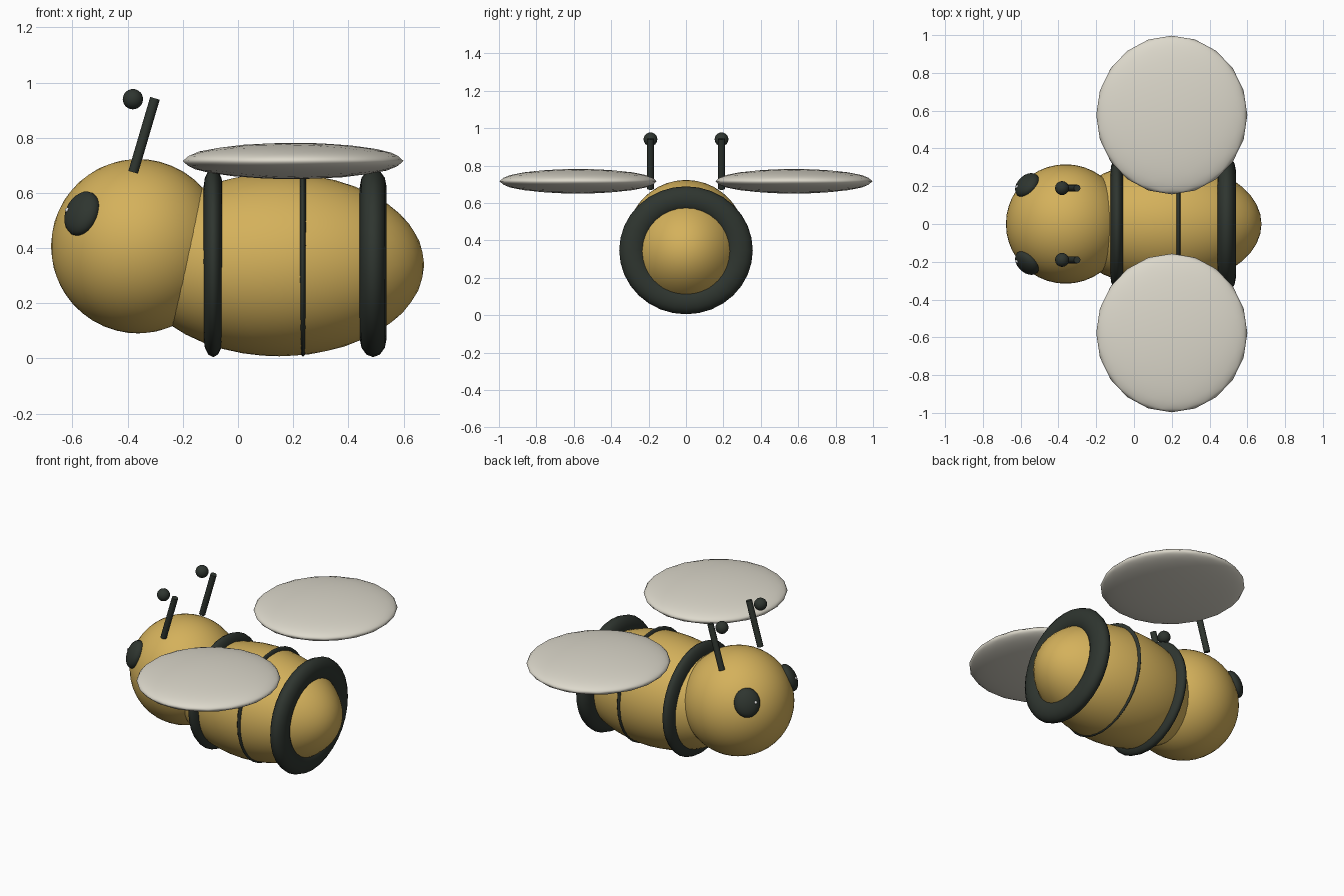
import bpy, math
from mathutils import Matrix, Vector

if "Cube" in bpy.data.objects:
    bpy.data.objects.remove(bpy.data.objects["Cube"])


def material(name, rgb):
    m = bpy.data.materials.new(name)
    m.diffuse_color = (*rgb, 1)
    m.use_nodes = True
    m.node_tree.nodes["Principled BSDF"].inputs["Base Color"].default_value = m.diffuse_color
    return m


YELLOW = material("honey yellow", (0.66, 0.44, 0.105))
DARK = material("dark green black", (0.028, 0.036, 0.029))
PALE = material("pale wing", (0.72, 0.69, 0.60))
WHITE = material("eye glint white", (0.85, 0.85, 0.85))


def finish(name, mat, smooth=True):
    ob = bpy.context.object
    ob.name = name
    ob.data.materials.append(mat)
    if smooth:
        bpy.ops.object.shade_smooth()
    else:
        bpy.ops.object.shade_smooth_by_angle(angle=math.radians(40))
    return ob


def ball(name, loc, radii, mat, sub=3):
    bpy.ops.mesh.primitive_ico_sphere_add(subdivisions=sub, radius=1, location=loc)
    ob = finish(name, mat)
    ob.scale = radii
    return ob


def ring(name, x, half_width, ry, rz):
    # flattened torus whose axis runs along the body
    bpy.ops.mesh.primitive_torus_add(major_radius=0.8, minor_radius=0.2,
                                     major_segments=32, minor_segments=12)
    ob = finish(name, DARK)
    ob.data.transform(Matrix.Rotation(math.pi / 2, 4, 'Y'))
    ob.scale = (half_width / 0.2, ry, rz)
    ob.location = (x, 0, 0.347)


def rod(name, a, b, r):
    a, b = Vector(a), Vector(b)
    bpy.ops.mesh.primitive_cylinder_add(vertices=16, radius=r, depth=(b - a).length,
                                        location=(a + b) / 2)
    ob = finish(name, DARK, smooth=False)
    ob.rotation_euler = (b - a).to_track_quat('Z', 'Y').to_euler()


# body and head
ball("body", (0.15, 0, 0.34), (0.525, 0.332, 0.332), YELLOW, 4)
HEAD = Vector((-0.362, 0, 0.407))
ball("head", HEAD, (0.316, 0.316, 0.316), YELLOW, 4)

# stripes around the body
ring("front_stripe", -0.09, 0.035, 0.345, 0.342)
ring("middle_stripe", 0.235, 0.017, 0.342, 0.341)
ring("rear_stripe", 0.49, 0.049, 0.357, 0.342)

# paired parts on both sides
for side, s in (("left", 1), ("right", -1)):
    ball(side + "_wing", (0.2, s * 0.577, 0.716), (0.4, 0.42, 0.066), PALE)

    # flattened eye facing outwards from the head
    centre = Vector((-0.565, s * 0.205, 0.525))
    out = (centre - HEAD).normalized()
    eye = ball(side + "_eye", centre, (0.075, 0.085, 0.045), DARK)
    turn = out.to_track_quat('Z', 'Y')
    eye.rotation_euler = turn.to_euler()

    # tiny glint on the forward part of the eye
    forward = Vector((-1, -s, 0)).normalized()
    ball(side + "_eye_glint", centre + out * 0.035 + forward * 0.043,
         (0.009, 0.009, 0.009), WHITE, 2)

    # antenna stalk and tip
    rod(side + "_antenna", (-0.38, s * 0.19, 0.675), (-0.301, s * 0.19, 0.943), 0.018)
    ball(side + "_antenna_tip", (-0.381, s * 0.19, 0.94), (0.037, 0.037, 0.037), DARK)
